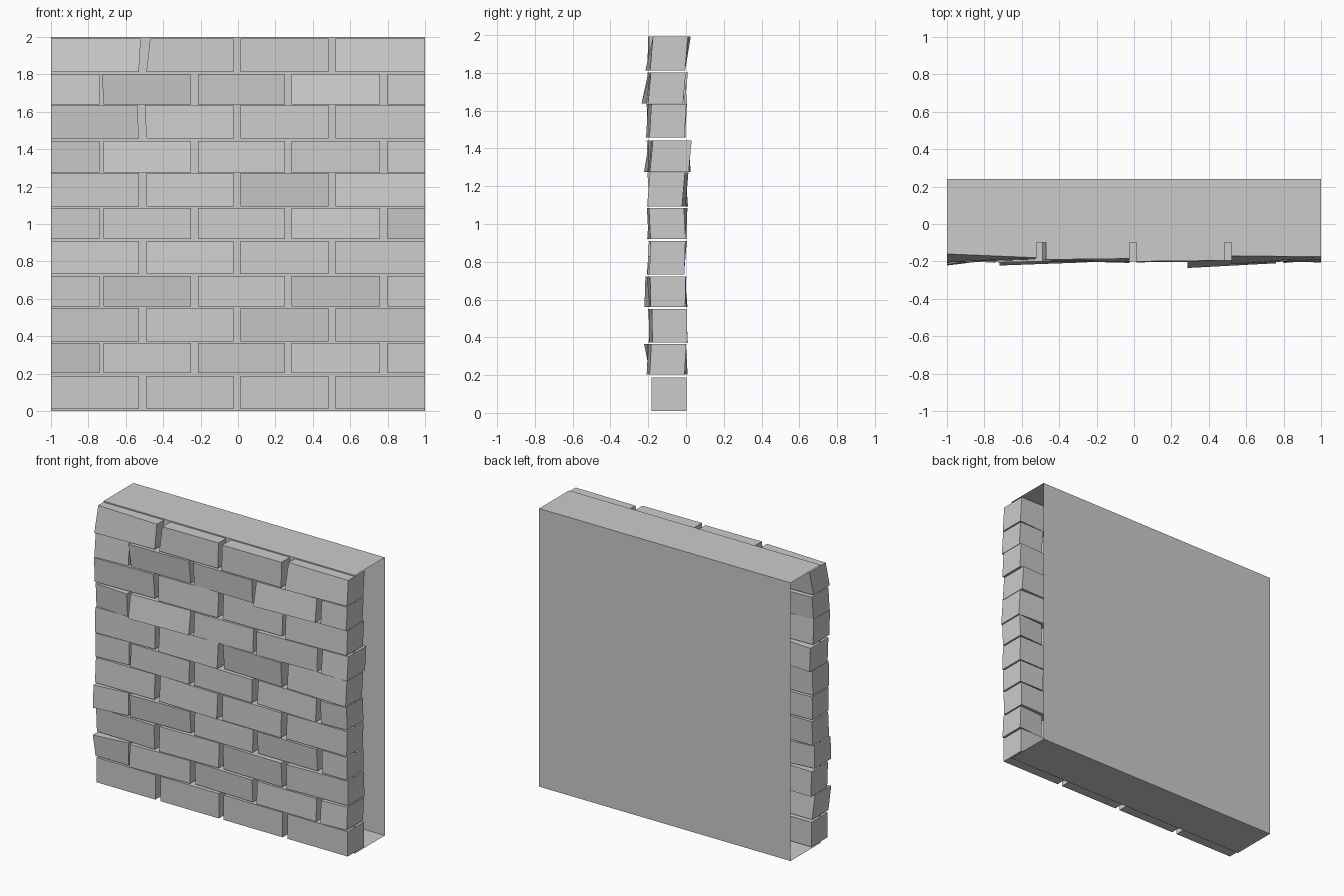
import bpy, bmesh, random

if "Cube" in bpy.data.objects:
    bpy.data.objects.remove(bpy.data.objects["Cube"])

random.seed(4)


def mesh_object(name, bm):
    me = bpy.data.meshes.new(name)
    bm.to_mesh(me)
    bm.free()
    ob = bpy.data.objects.new(name, me)
    bpy.context.collection.objects.link(ob)
    return ob


# Wall core: thin open-ended sleeve (mortar face, top, back, bottom)
bm = bmesh.new()
profile = [(-0.1, 0), (-0.1, 2), (0.24, 2), (0.24, 0)]
rings = [[bm.verts.new((x, y, z)) for y, z in profile] for x in (-1, 1)]
for i in range(4):
    j = (i + 1) % 4
    bm.faces.new((rings[0][i], rings[1][i], rings[1][j], rings[0][j]))
bmesh.ops.recalc_face_normals(bm, faces=bm.faces[:])
mesh_object("wall_core", bm)

# Brick layout: height of each course and the two running-bond patterns
courses = [(0.01, 0.188), (0.203, 0.365), (0.373, 0.55), (0.56, 0.722),
           (0.733, 0.91), (0.92, 1.085), (1.093, 1.273), (1.276, 1.443),
           (1.458, 1.635), (1.638, 1.803), (1.812, 1.992)]
even = [(-1, -0.53), (-0.49, -0.025), (0.013, 0.483), (0.522, 1)]
odd = [(-1, -0.74), (-0.718, -0.25), (-0.215, 0.25), (0.286, 0.76), (0.8, 1)]

# Front depth of strongly tilted bricks: bottom left, bottom right, top right, top left
tilted = {
    (1, 0): (-0.19, -0.19, -0.19, -0.222), (3, 0): (-0.22, -0.19, -0.185, -0.215),
    (9, 3): (-0.235, -0.21, -0.19, -0.2), (7, 1): (-0.222, -0.205, -0.18, -0.195),
    (10, 0): (-0.205, -0.19, -0.18, -0.16), (10, 1): (-0.195, -0.195, -0.185, -0.19),
    (10, 2): (-0.205, -0.2, -0.195, -0.2), (10, 3): (-0.215, -0.19, -0.175, -0.17),
}
# Sideways lean of worn end joints: left edge, right edge at the top
lean = {(10, 0): (0, 0.01), (10, 1): (0.02, 0), (9, 1): (-0.01, -0.005),
        (8, 0): (0, -0.008), (8, 1): (-0.008, 0)}


def brick(row, col, x0, x1, z0, z1):
    if row == 0:
        front = [-0.182] * 4
    else:
        base = -0.192 + random.uniform(-0.006, 0.006)
        turn, pitch = random.uniform(-0.01, 0.01), random.uniform(-0.008, 0.008)
        front = [base + turn + pitch, base - turn + pitch,
                 base - turn - pitch, base + turn - pitch]
    front = tilted.get((row, col), front)
    l0, l1 = lean.get((row, col), (0, 0))
    corners = [(x0, z0), (x1, z0), (x1 + l1, z1), (x0 + l0, z1)]
    depth = 0.205 if row == 7 else 0.185
    bm = bmesh.new()
    f = [bm.verts.new((x, y, z)) for (x, z), y in zip(corners, front)]
    b = [bm.verts.new((x, y + depth, z)) for (x, z), y in zip(corners, front)]
    bm.faces.new(f)
    bm.faces.new(b[::-1])
    for i in range(4):
        j = (i + 1) % 4
        bm.faces.new((f[i], b[i], b[j], f[j]))
    bmesh.ops.recalc_face_normals(bm, faces=bm.faces[:])
    mesh_object(f"brick_{row}_{col}", bm)


# Brick facing
for row, (z0, z1) in enumerate(courses):
    for col, (x0, x1) in enumerate(odd if row % 2 else even):
        brick(row, col, x0, x1, z0, z1)
